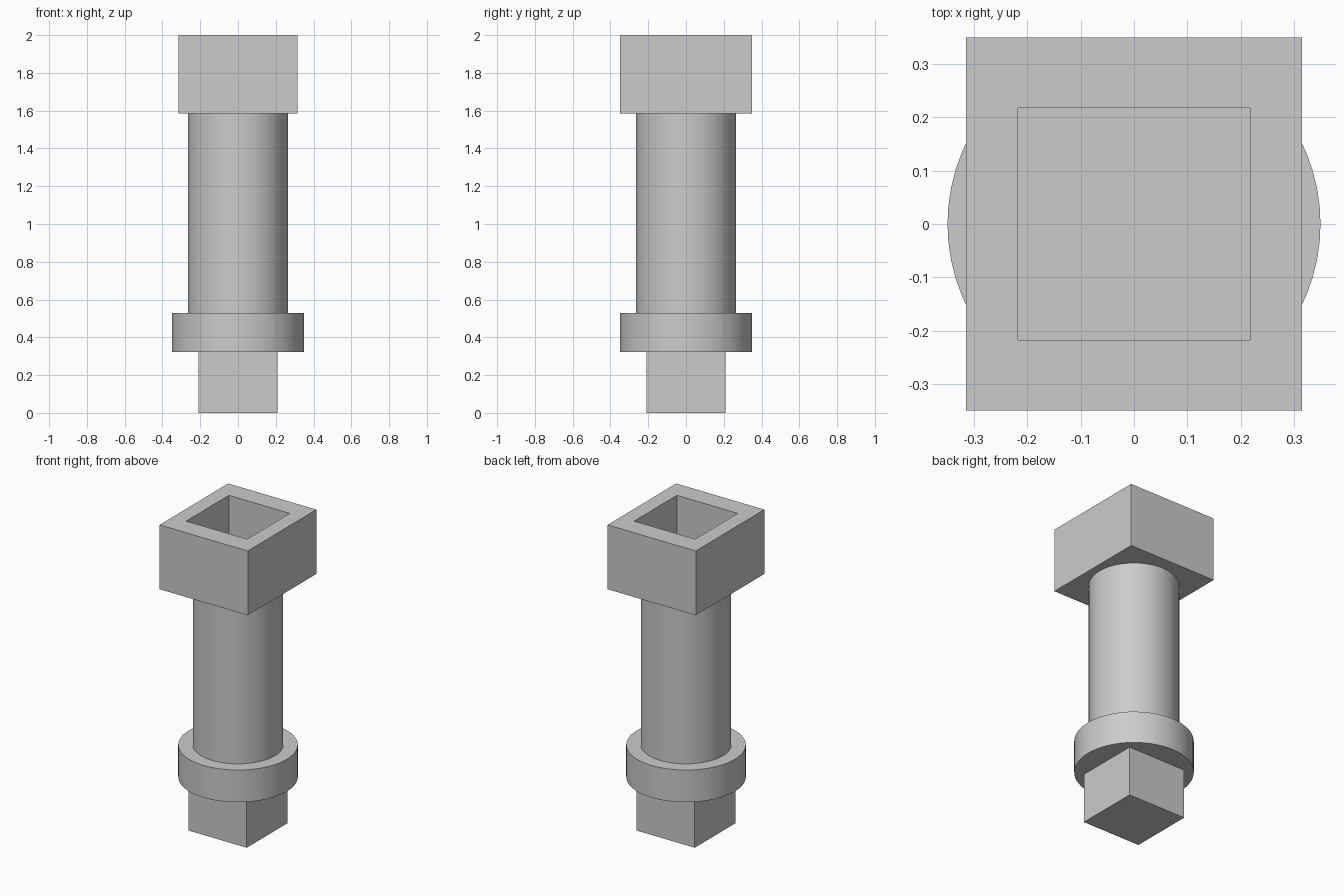
import bpy, bmesh, math
from mathutils import Matrix, Vector

cube = bpy.data.objects.get("Cube")
if cube:
    bpy.data.objects.remove(cube, do_unlink=True)

grey = bpy.data.materials.new("plain grey")
grey.use_nodes = True
colour = (0.6, 0.6, 0.6, 1)
grey.diffuse_color = colour
grey.node_tree.nodes["Principled BSDF"].inputs["Base Color"].default_value = colour


def finish(name, bm):
    mesh = bpy.data.meshes.new(name)
    bm.normal_update()
    bm.to_mesh(mesh)
    bm.free()
    mesh.materials.append(grey)
    obj = bpy.data.objects.new(name, mesh)
    bpy.context.collection.objects.link(obj)
    return obj


def box(width, depth, low, high):
    bm = bmesh.new()
    place = Matrix.Translation((0, 0, (low + high) / 2))
    size = Matrix.Diagonal((width, depth, high - low, 1))
    bmesh.ops.create_cube(bm, size=1, matrix=place @ size)
    return bm


def cylinder(name, radius, low, high):
    bm = bmesh.new()
    bmesh.ops.create_cone(bm, cap_ends=True, segments=64, radius1=radius,
                          radius2=radius, depth=high - low,
                          matrix=Matrix.Translation((0, 0, (low + high) / 2)))
    obj = finish(name, bm)
    bpy.ops.object.select_all(action='DESELECT')
    obj.select_set(True)
    bpy.context.view_layer.objects.active = obj
    bpy.ops.object.shade_smooth_by_angle(angle=math.radians(30))


# Square drive peg, round collar and shaft
PEG_TOP, COLLAR_TOP, SHAFT_TOP, TOP = 0.322, 0.53, 1.584, 2
finish("drive_peg", box(0.417, 0.417, 0, PEG_TOP))
cylinder("collar", 0.35, PEG_TOP, COLLAR_TOP)
cylinder("shaft", 0.265, COLLAR_TOP, SHAFT_TOP)

# Head with a square socket sunk into its top
SOCKET, SOCKET_DEPTH = 0.218, 0.33
bm = box(0.63, 0.70, SHAFT_TOP, TOP)
bm.normal_update()
top = max(bm.faces, key=lambda f: f.calc_center_median().z)
bmesh.ops.inset_region(bm, faces=[top], thickness=0.05)
for v in top.verts:
    v.co.x = math.copysign(SOCKET, v.co.x)
    v.co.y = math.copysign(SOCKET, v.co.y)
floor = bmesh.ops.extrude_discrete_faces(bm, faces=[top])["faces"][0]
bmesh.ops.translate(bm, verts=floor.verts, vec=Vector((0, 0, -SOCKET_DEPTH)))
finish("socket_head", bm)
